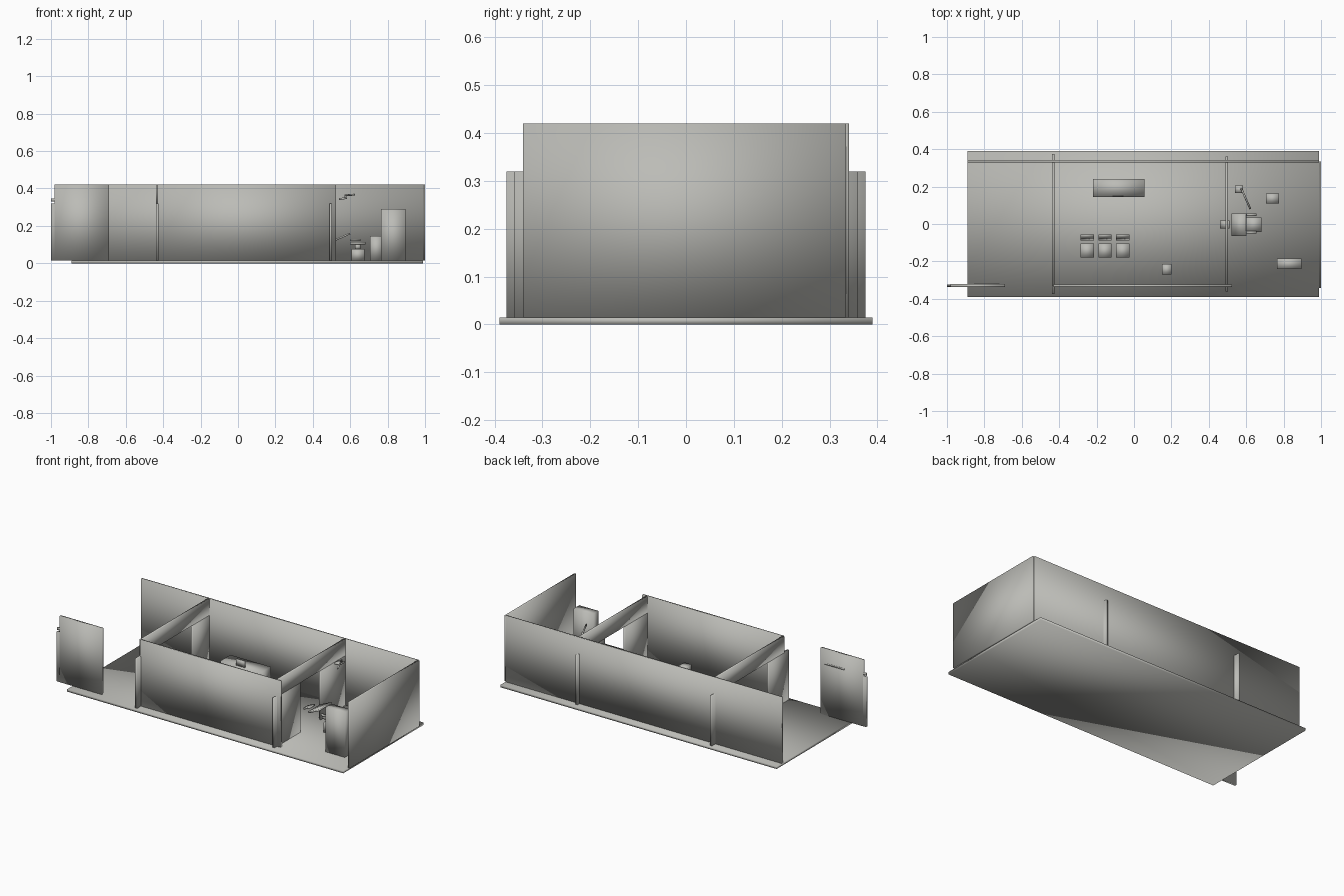
import bpy
import bmesh
from mathutils import Matrix, Vector

# Remove the default cube only
cube = bpy.data.objects.get("Cube")
if cube:
    bpy.data.objects.remove(cube, do_unlink=True)

# Single plain material
grey = bpy.data.materials.new("warm_grey")
grey.use_nodes = True
COLOUR = (0.5, 0.5, 0.47, 1)
grey.diffuse_color = COLOUR
grey.node_tree.nodes["Principled BSDF"].inputs["Base Color"].default_value = COLOUR


def add_mesh(name, bm):
    mesh = bpy.data.meshes.new(name)
    bm.to_mesh(mesh)
    bm.free()
    mesh.materials.append(grey)
    for poly in mesh.polygons:
        poly.use_smooth = True
    obj = bpy.data.objects.new(name, mesh)
    bpy.context.collection.objects.link(obj)
    return obj


def block(name, xs, ys, zs, tilt=0, axis='Y'):
    """Box from x, y and z ranges, optionally tilted about its centre."""
    ranges = (xs, ys, zs)
    size = [b - a for a, b in ranges]
    centre = Vector([(a + b) / 2 for a, b in ranges])
    bm = bmesh.new()
    bmesh.ops.create_cube(bm, size=1)
    bmesh.ops.scale(bm, vec=size, verts=bm.verts)
    bmesh.ops.transform(bm, verts=bm.verts,
                        matrix=Matrix.Translation(centre) @ Matrix.Rotation(tilt, 4, axis))
    return add_mesh(name, bm)


def rod(name, start, end, radius, sides=8):
    """Round bar between two points."""
    a, b = Vector(start), Vector(end)
    turn = (b - a).to_track_quat('Z', 'Y').to_matrix().to_4x4()
    bm = bmesh.new()
    bmesh.ops.create_cone(bm, cap_ends=True, segments=sides, radius1=radius,
                          radius2=radius, depth=(b - a).length,
                          matrix=Matrix.Translation((a + b) / 2) @ turn)
    return add_mesh(name, bm)


FLOOR = 0.015
TOP = 0.42
DOOR = 0.32
FULL = (FLOOR, TOP)
LOW = (FLOOR, DOOR)

# Shell of the building
block("floor", (-0.89, 0.99), (-0.39, 0.39), (0, FLOOR))
block("back_wall", (-0.89, 0.99), (0.328, 0.341), FULL)
block("left_wall", (0.988, 1.0), (-0.341, 0.335), FULL)
block("front_wall", (-0.43, 0.525), (-0.337, -0.324), FULL)

# Entrance panel with its sliding door and rail
block("entrance_panel", (-0.98, -0.69), (-0.338, -0.322), FULL)
block("entrance_door", (-1.0, -0.75), (-0.337, -0.323), LOW)
block("entrance_rail", (-1.0, -0.71), (-0.333, -0.325), (0.33, 0.345))
block("rail_cover", (-0.855, -0.72), (-0.325, -0.319), (0.328, 0.336))

# Cross partitions: a beam above two sliding doors
for side, x, outer, front_gap, back_gap in (
        ("right", -0.432, 0.375, -0.18, 0.17),
        ("left", 0.495, 0.36, -0.108, 0.09)):
    xs = (x - 0.007, x + 0.007)
    block(side + "_beam", xs, (-0.33, 0.33), (DOOR, TOP))
    block(side + "_front_door", xs, (-outer, front_gap), LOW)
    block(side + "_back_door", xs, (back_gap, outer), LOW)

# Reception desk and screen
block("reception_desk", (-0.22, 0.055), (0.145, 0.24), (FLOOR, 0.165))
block("desk_screen", (-0.115, -0.055), (0.146, 0.152), (0.165, 0.205))

# Waiting chairs in a row
for i in range(3):
    x = -0.25 + i * 0.095
    block(f"chair_seat_{i + 1}", (x - 0.035, x + 0.035), (-0.18, -0.105), (0.075, 0.088))
    block(f"chair_back_{i + 1}", (x - 0.035, x + 0.035), (-0.077, -0.067),
          (0.09, 0.16), -0.36, 'X')
    block(f"chair_leg_{i + 1}", (x - 0.02, x + 0.02), (-0.16, -0.125), (FLOOR, 0.075))

# Cabinets and bin
block("bin", (0.15, 0.2), (-0.27, -0.215), (FLOOR, 0.113))
block("low_cabinet", (0.705, 0.775), (0.11, 0.162), (FLOOR, 0.145))
block("tall_cabinet", (0.765, 0.895), (-0.24, -0.185), (FLOOR, 0.29))

# Treatment chair
block("chair_base", (0.607, 0.675), (-0.035, 0.03), (FLOOR, 0.075))
block("chair_stem", (0.625, 0.655), (-0.018, 0.012), (0.075, 0.103))
block("treatment_seat", (0.6, 0.682), (-0.042, 0.036), (0.1, 0.114))
block("treatment_back", (0.52, 0.602), (-0.065, 0.055), (0.138, 0.147), -0.42)
block("head_rest", (0.46, 0.512), (-0.025, 0.02), (0.122, 0.132), -0.42)
for side, y in (("left", 0.05), ("right", -0.045)):
    block(side + "_arm_rest", (0.6, 0.655), (y - 0.007, y + 0.007), (0.12, 0.13))

# Lamp on a swinging arm
block("lamp_head", (0.54, 0.582), (0.165, 0.205), (0.341, 0.351), -0.15)
rod("lamp_joint", (0.575, 0.185, 0.345), (0.575, 0.185, 0.367), 0.006)
rod("lamp_arm", (0.575, 0.187, 0.363), (0.622, 0.08, 0.367), 0.005)
